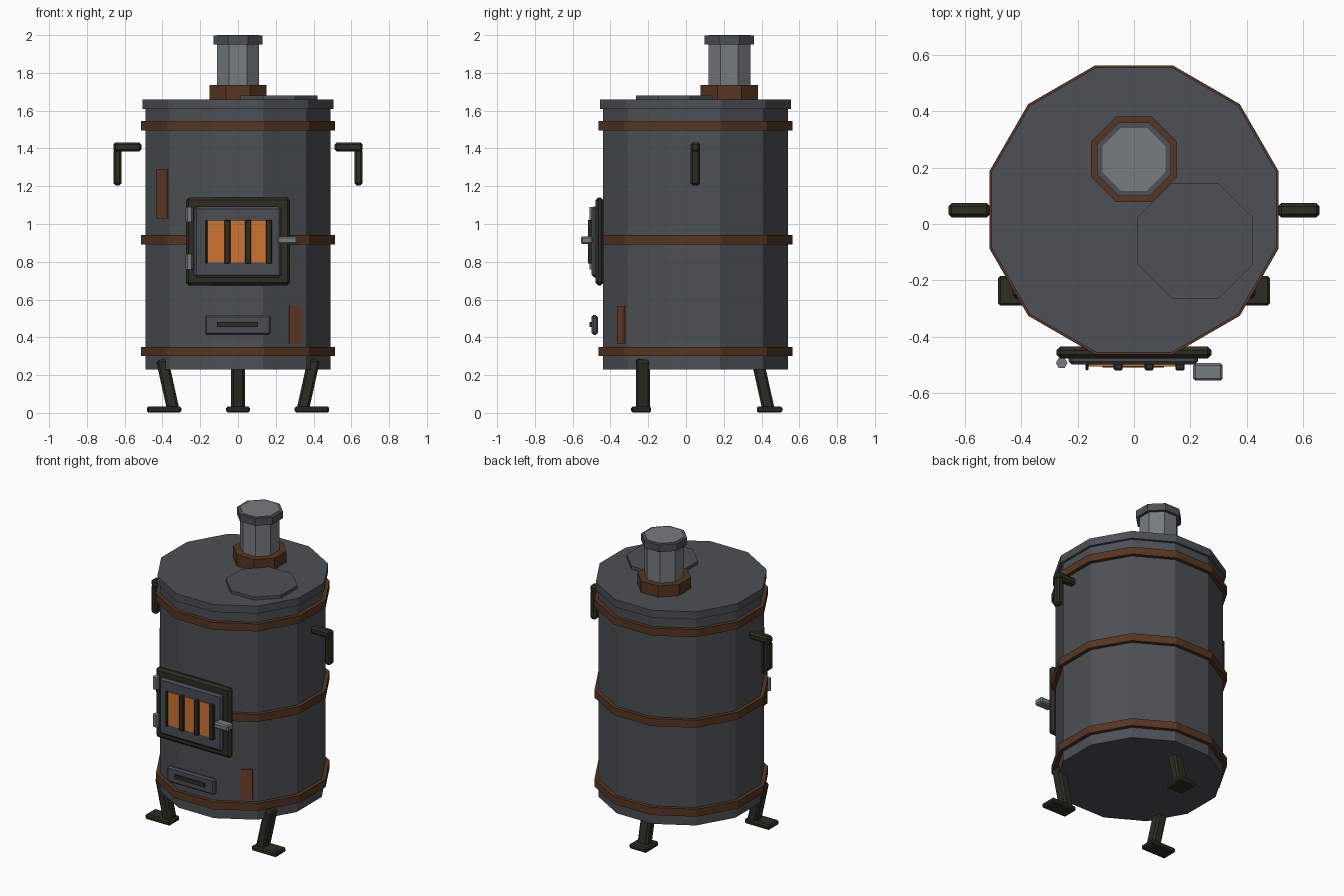
import bpy, bmesh, math
from mathutils import Matrix, Vector

if "Cube" in bpy.data.objects:
    bpy.data.objects.remove(bpy.data.objects["Cube"])


def mat(name, col):
    m = bpy.data.materials.new(name)
    m.diffuse_color = (*col, 1)
    m.use_nodes = True
    m.node_tree.nodes["Principled BSDF"].inputs["Base Color"].default_value = m.diffuse_color
    return m


STEEL = mat("dark_steel", (0.072, 0.081, 0.09))
PANEL = mat("door_steel", (0.066, 0.073, 0.086))
IRON = mat("black_iron", (0.026, 0.026, 0.017))
RUST = mat("rusty_brown", (0.095, 0.037, 0.015))
PATCH = mat("rust_patch", (0.16, 0.05, 0.023))
FIRE = mat("fire_orange", (0.62, 0.175, 0.03))
PIPE = mat("pale_metal", (0.18, 0.2, 0.21))
CY = 0.05  # barrel centre in y


def finish(bm, name, m, matrix):
    bm.transform(matrix)
    me = bpy.data.meshes.new(name)
    bm.to_mesh(me)
    bm.free()
    me.materials.append(m)
    ob = bpy.data.objects.new(name, me)
    bpy.context.collection.objects.link(ob)
    return ob


def prism(name, m, x, y, z0, z1, apothem, n):
    """Upright prism with flat sides facing the axes."""
    bm = bmesh.new()
    r = apothem / math.cos(math.pi / n)
    bmesh.ops.create_cone(bm, cap_ends=True, segments=n, radius1=r, radius2=r, depth=z1 - z0)
    return finish(bm, name, m, Matrix.Translation((x, y, (z0 + z1) / 2)) @ Matrix.Rotation(math.pi / n, 4, 'Z'))


def box(name, m, lo, hi, bevel=0.0, rot=None):
    """Box between two corners, with an optional chamfer and turn about its centre."""
    lo, hi = Vector(lo), Vector(hi)
    bm = bmesh.new()
    bmesh.ops.create_cube(bm, size=1)
    bm.transform(Matrix.Diagonal((*(hi - lo), 1)))
    if bevel:
        bmesh.ops.bevel(bm, geom=bm.edges[:], offset=bevel, segments=1, affect='EDGES')
    return finish(bm, name, m, Matrix.Translation((lo + hi) / 2) @ (rot or Matrix()))


# barrel body, lid and hoops
prism("barrel", STEEL, 0, CY, 0.23, 1.62, 0.49, 12)
prism("barrel_lid", STEEL, 0, CY, 1.61, 1.66, 0.506, 12)
for i, z in enumerate((0.325, 0.917, 1.52)):
    prism(f"hoop_{i + 1}", RUST, 0, CY, z - 0.025, z + 0.025, 0.514, 12)
prism("cooking_plate", STEEL, 0.217, -0.06, 1.655, 1.68, 0.204, 8)

# chimney
prism("chimney_collar", RUST, 0, 0.23, 1.655, 1.735, 0.152, 8)
prism("chimney_pipe", PIPE, 0, 0.23, 1.66, 2.0, 0.112, 8)
prism("chimney_cap", STEEL, 0, 0.23, 1.95, 1.997, 0.131, 8)

# fire door with window and bars
box("door_frame", IRON, (-0.276, -0.478, 0.675), (0.276, -0.436, 1.14), 0.014)
box("door_panel", PANEL, (-0.232, -0.5, 0.718), (0.228, -0.46, 1.092), 0.012)
box("fire_window", FIRE, (-0.17, -0.506, 0.797), (0.16, -0.49, 1.017))
for i, (x, w) in enumerate(((-0.167, 0.012), (-0.056, 0.032), (0.054, 0.032), (0.164, 0.032))):
    box(f"window_bar_{i + 1}", IRON, (x - w / 2, -0.52, 0.79), (x + w / 2, -0.49, 1.022), 0.004)
for i, z in enumerate((0.8, 1.05)):
    prism(f"door_hinge_{i + 1}", PIPE, -0.257, -0.494, z - 0.04, z + 0.04, 0.018, 6)
box("door_latch", PIPE, (0.21, -0.557, 0.895), (0.315, -0.495, 0.935), 0.008)

# ash drawer
box("ash_drawer", PANEL, (-0.176, -0.5, 0.413), (0.174, -0.467, 0.518), 0.01)
box("ash_drawer_grip", IRON, (-0.112, -0.51, 0.455), (0.107, -0.495, 0.48))


# rust plates lying on the angled barrel faces
def rust_plate(name, deg, along, z0, z1, width):
    a = math.radians(deg)
    c = Vector((math.cos(a), math.sin(a), 0)) * 0.492 + Vector((-math.sin(a), math.cos(a), 0)) * along
    c.y += CY
    box(name, PATCH, (c.x - 0.004, c.y - width / 2, z0), (c.x + 0.004, c.y + width / 2, z1),
        0, Matrix.Rotation(a, 4, 'Z'))


rust_plate("rust_plate_left", 210, 0.052, 1.03, 1.29, 0.108)
rust_plate("rust_plate_right", -60, 0.066, 0.365, 0.565, 0.075)

# side handles and front legs, mirrored
TILT = math.radians(12.5)
for side, s in (("left", -1), ("right", 1)):
    def mirror_box(name, x0, x1, y0, y1, z0, z1, b, rot=None):
        box(f"{side}_{name}", IRON, (min(s * x0, s * x1), y0, z0), (max(s * x0, s * x1), y1, z1), b, rot)
    mirror_box("handle_arm", 0.512, 0.66, 0.023, 0.075, 1.383, 1.432, 0.012)
    mirror_box("handle_grip", 0.616, 0.66, 0.023, 0.075, 1.205, 1.395, 0.012)
    mirror_box("front_leg", 0.34, 0.405, -0.265, -0.19, 0.013, 0.287, 0.012, Matrix.Rotation(s * TILT, 4, 'Y'))
    mirror_box("front_foot", 0.3, 0.483, -0.29, -0.184, 0.002, 0.034, 0.008)

# back leg
box("back_leg", IRON, (-0.037, 0.375, 0.013), (0.037, 0.44, 0.287), 0.012, Matrix.Rotation(TILT, 4, 'X'))
box("back_foot", IRON, (-0.063, 0.375, 0.002), (0.063, 0.51, 0.034), 0.008)
